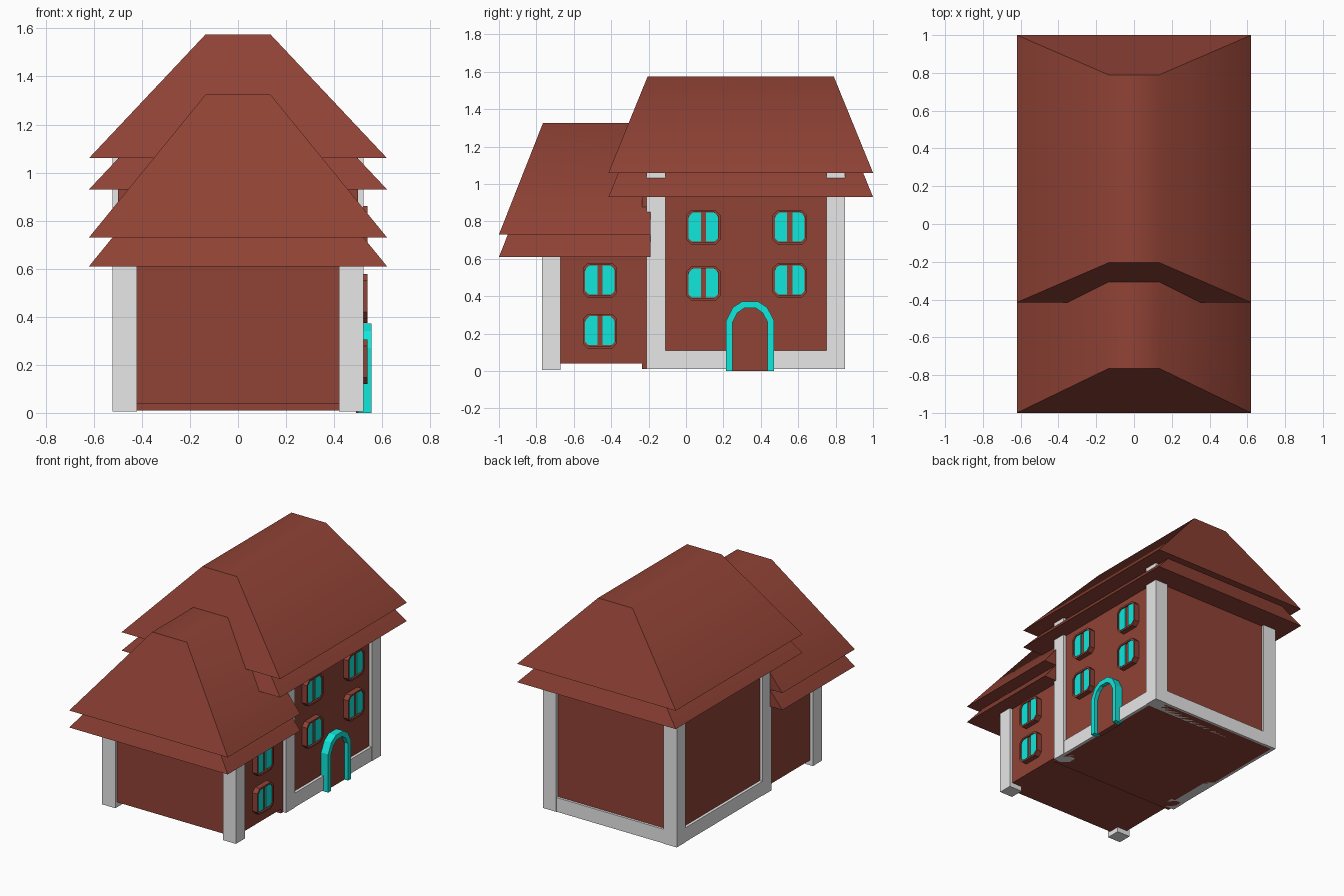
import bpy

cube = bpy.data.objects.get("Cube")
if cube:
    bpy.data.objects.remove(cube, do_unlink=True)


def material(name, rgb):
    m = bpy.data.materials.new(name)
    m.use_nodes = True
    m.diffuse_color = (*rgb, 1)
    m.node_tree.nodes["Principled BSDF"].inputs["Base Color"].default_value = (*rgb, 1)
    return m


BROWN = material("brick_brown", (0.28, 0.055, 0.036))
GREY = material("stone_grey", (0.8, 0.8, 0.8))
TEAL = material("teal", (0.005, 0.8, 0.71))


def mesh(name, verts, faces, mat):
    me = bpy.data.meshes.new(name)
    me.from_pydata(verts, [], faces)
    me.materials.append(mat)
    ob = bpy.data.objects.new(name, me)
    bpy.context.collection.objects.link(ob)
    return ob


def frustum(name, base, top, z0, z1, mat):
    """Block between two rectangles given as (x0, x1, y0, y1)."""
    verts = []
    for (x0, x1, y0, y1), z in ((base, z0), (top, z1)):
        verts += [(x0, y0, z), (x1, y0, z), (x1, y1, z), (x0, y1, z)]
    faces = [(3, 2, 1, 0), (4, 5, 6, 7)]
    faces += [(i, (i + 1) % 4, (i + 1) % 4 + 4, i + 4) for i in range(4)]
    return mesh(name, verts, faces, mat)


def box(name, x0, x1, y0, y1, z0, z1, mat):
    rect = (x0, x1, y0, y1)
    return frustum(name, rect, rect, z0, z1, mat)


def plate(name, outline, x0, x1, mat):
    """Solid with a counter-clockwise (y, z) outline, facing +x."""
    n = len(outline)
    verts = [(x, y, z) for x in (x0, x1) for y, z in outline]
    faces = [tuple(reversed(range(n))), tuple(range(n, 2 * n))]
    faces += [(i, (i + 1) % n, (i + 1) % n + n, i + n) for i in range(n)]
    return mesh(name, verts, faces, mat)


def band(name, outer, inner, x0, x1, mat, closed=True):
    """Rim between two matching (y, z) outlines, facing +x."""
    n = len(outer)
    verts = [(x, y, z) for x in (x0, x1) for o in (outer, inner) for y, z in o]
    faces = []
    for i in range(n if closed else n - 1):
        j = (i + 1) % n
        a, b, c, d = [(k * n + i, k * n + j) for k in range(4)]
        for p, q in ((a, c), (c, d), (d, b), (b, a)):
            faces.append((p[0], p[1], q[1], q[0]))
    if not closed:
        faces += [(0, 2 * n, 3 * n, n), (n - 1, 2 * n - 1, 4 * n - 1, 3 * n - 1)]
    return mesh(name, verts, faces, mat)


# Walls
box("main_walls", -0.5, 0.5, -0.235, 0.83, 0.01, 1.1, BROWN)
box("wing_walls", -0.5, 0.5, -0.75, -0.2, 0.04, 0.78, BROWN)

# Corner posts and base beams
for side, s in (("left", 1), ("right", -1)):
    xs = sorted((s * 0.42, s * 0.523))
    box(side + "_wing_post", *xs, -0.77, -0.67, 0.005, 0.74, GREY)
    box(side + "_main_front_post", *xs, -0.21, -0.11, 0.01, 1.08, GREY)
    box(side + "_main_back_post", *xs, 0.75, 0.85, 0.01, 1.08, GREY)
    bx = sorted((s * 0.45, s * 0.52))
    box(side + "_base_beam", *bx, -0.11, 0.75, 0.01, 0.11, GREY)
box("back_base_beam", -0.42, 0.42, 0.75, 0.847, 0.01, 0.11, GREY)

# Double hipped roofs, lower copy showing as a skirt
for name, y0, y1, ty0, ty1, height, levels in (
        ("main", -0.415, 1, -0.205, 0.79, 0.515, (1.06, 0.93)),
        ("wing", -1, -0.19, -0.765, -0.19, 0.595, (0.73, 0.61))):
    for part, z in zip(("roof", "roof_skirt"), levels):
        roof = frustum(f"{name}_{part}", (-0.62, 0.62, y0, y1),
                       (-0.135, 0.135, ty0, ty1), z, z + height, BROWN)
        bpy.ops.object.select_all(action="DESELECT")
        roof.select_set(True)
        bpy.context.view_layer.objects.active = roof
        bpy.ops.object.shade_smooth_by_angle(angle=1.0)


def octagon(y, z, w, h, c):
    return [(y - w + c, z - h), (y + w - c, z - h), (y + w, z - h + c), (y + w, z + h - c),
            (y + w - c, z + h), (y - w + c, z + h), (y - w, z + h - c), (y - w, z - h + c)]


# Windows: rim, backing and two panes with a cut outer top corner
for i, (y, z) in enumerate(((0.093, 0.768), (0.093, 0.468), (0.555, 0.768), (0.555, 0.485),
                            (-0.46, 0.485), (-0.46, 0.213))):
    band(f"window_rim_{i}", octagon(y, z, 0.092, 0.093, 0.028),
         octagon(y, z, 0.08, 0.081, 0.024), 0.49, 0.538, BROWN)
    plate(f"window_back_{i}", octagon(y, z, 0.086, 0.087, 0.026), 0.49, 0.525, BROWN)
    for s in (-1, 1):
        pane = [(0.014, -0.075), (0.079, -0.075), (0.079, 0.05), (0.07, 0.07),
                (0.055, 0.08), (0.014, 0.08)]
        pts = [(y + s * a, z + b) for a, b in pane]
        plate(f"window_pane_{i}_{'near' if s < 0 else 'far'}",
              pts if s > 0 else pts[::-1], 0.525, 0.532, TEAL)

# Door with arched surround
def arch(half):
    return [(0.3425 + a, z) for a, z in half] + [(0.3425 - a, z) for a, z in reversed(half)]


outer = arch([(0.128, 0), (0.128, 0.27), (0.092, 0.34), (0.042, 0.372)])
inner = arch([(0.094, 0), (0.094, 0.26), (0.068, 0.31), (0.032, 0.336)])
band("door_surround", outer, inner, 0.5, 0.555, TEAL, closed=False)
plate("door", inner, 0.49, 0.527, BROWN)
